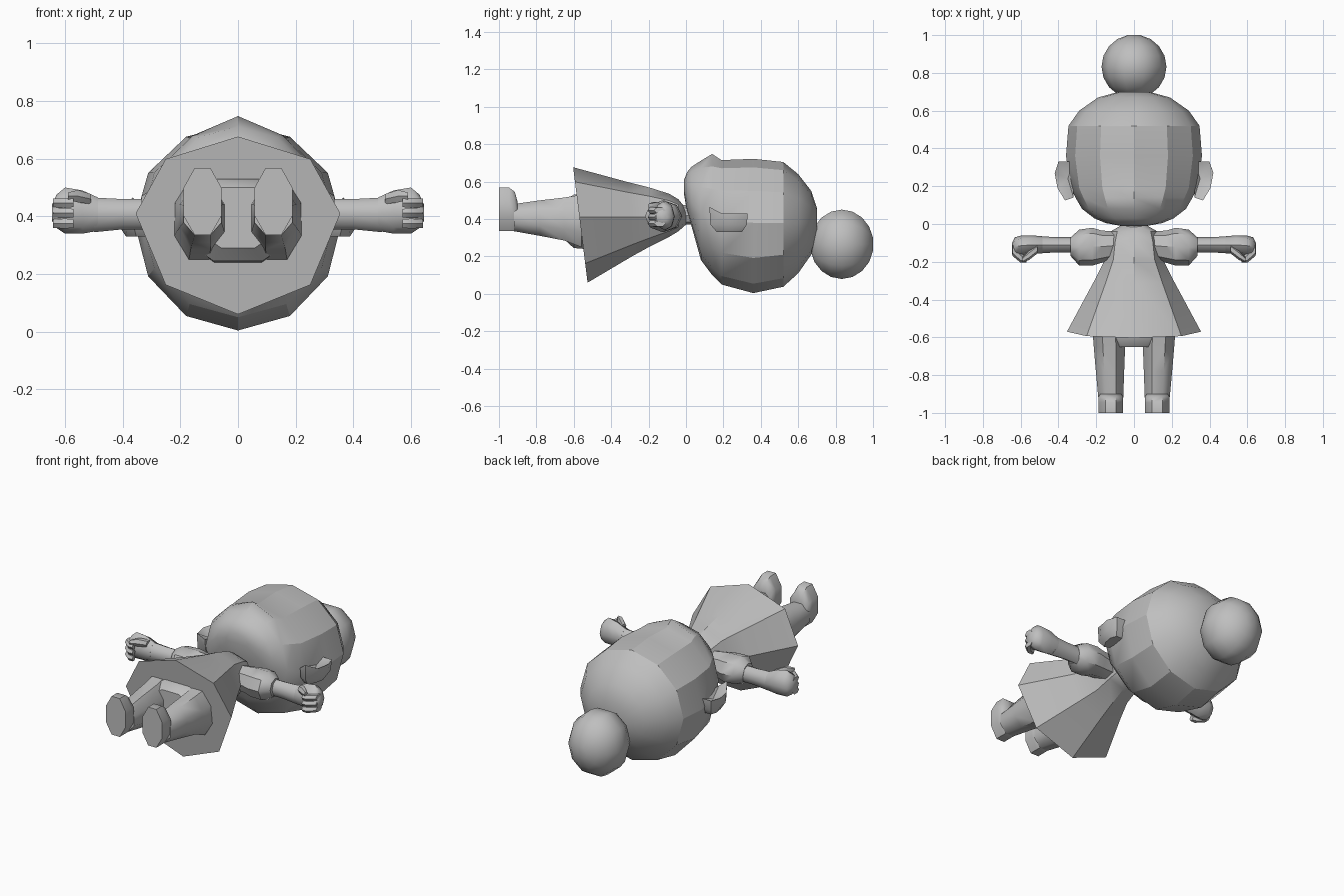
import bpy, bmesh, math

grey = bpy.data.materials.new("plain grey")
grey.diffuse_color = (0.52, 0.52, 0.52, 1)


def finish(bm, name, angle):
    bmesh.ops.recalc_face_normals(bm, faces=bm.faces)
    mesh = bpy.data.meshes.new(name)
    bm.to_mesh(mesh)
    bm.free()
    mesh.materials.append(grey)
    ob = bpy.data.objects.new(name, mesh)
    bpy.context.collection.objects.link(ob)
    bpy.ops.object.select_all(action='DESELECT')
    ob.select_set(True)
    bpy.context.view_layer.objects.active = ob
    bpy.ops.object.shade_smooth_by_angle(angle=math.radians(angle))
    return ob


def loft(name, sections, axis='y', n=8, flat=False, side=1, angle=35):
    """Sections: (distance, centre across, half width, low z, mid z, high z, tilt)."""
    bm = bmesh.new()
    phase = math.pi / n if flat else 0
    grow = 1 / math.cos(phase)
    rings = []
    for t, cu, ru, lo, mid, hi, *tilt in sections:
        ring = []
        for k in range(n):
            a = 2 * math.pi * k / n + phase
            s = math.sin(a) * grow
            u = cu + ru * math.cos(a) * grow
            z = mid + s * ((hi - mid) if s > 0 else (mid - lo))
            d = t + (tilt[0] * (z - mid) if tilt else 0)
            p = (u, d, z) if axis == 'y' else (d, u, z)
            ring.append(bm.verts.new((p[0] * side, p[1], p[2])))
        rings.append(ring)
    for a, b in zip(rings, rings[1:]):
        for k in range(n):
            j = (k + 1) % n
            bm.faces.new((a[k], a[j], b[j], b[k]))
    bm.faces.new(rings[0])
    bm.faces.new(rings[-1])
    return finish(bm, name, angle)


# Head, with puffy lower face and a small peak above the mouth
head = loft("head", [
    (-0.01, 0, 0.07, 0.53, 0.57, 0.61),
    (0.005, 0, 0.15, 0.44, 0.54, 0.65),
    (0.03, 0, 0.21, 0.36, 0.49, 0.68),
    (0.08, 0, 0.275, 0.18, 0.43, 0.712),
    (0.14, 0, 0.31, 0.10, 0.40, 0.725),
    (0.19, 0, 0.335, 0.05, 0.39, 0.715),
    (0.36, 0, 0.36, 0.004, 0.38, 0.722),
    (0.52, 0, 0.347, 0.038, 0.38, 0.705),
    (0.60, 0, 0.29, 0.11, 0.38, 0.64),
    (0.67, 0, 0.19, 0.21, 0.38, 0.55),
    (0.70, 0, 0.08, 0.30, 0.38, 0.46)], n=12, angle=28)
for v in head.data.vertices:
    if abs(v.co.x) < 0.01 and abs(v.co.y - 0.14) < 0.005 and v.co.z > 0.7:
        v.co.z = 0.748

# Hair bun
bun = []
for i in range(9):
    a = math.pi * (0.06 + 0.88 * i / 8)
    s = math.sin(a)
    bun.append((0.833 - 0.17 * math.cos(a), 0, 0.172 * s,
                0.265 - 0.195 * s, 0.265, 0.265 + 0.195 * s))
loft("hair_bun", bun, n=10, angle=50)

# Neck
loft("neck", [(-0.08, 0, 0.055, 0.37, 0.42, 0.475),
              (0.1, 0, 0.055, 0.37, 0.42, 0.475)])

# Flared dress with a tilted hem
loft("dress", [
    (-0.57, 0, 0.355, 0.06, 0.41, 0.677, -0.125),
    (-0.30, 0, 0.21, 0.20, 0.41, 0.597, -0.05),
    (-0.19, 0, 0.155, 0.255, 0.41, 0.567),
    (-0.09, 0, 0.14, 0.305, 0.41, 0.535),
    (-0.04, 0, 0.125, 0.335, 0.41, 0.505),
    (0.0, 0, 0.055, 0.37, 0.41, 0.455)])

# Pelvis below the hem
loft("pelvis", [(-0.54, 0, 0.20, 0.24, 0.39, 0.53),
                (-0.60, 0, 0.205, 0.245, 0.39, 0.53),
                (-0.65, 0, 0.14, 0.29, 0.39, 0.50)], flat=True)

for side, tag in ((1, "right"), (-1, "left")):
    # Leg
    loft(f"leg_{tag}", [
        (-0.56, 0.135, 0.085, 0.25, 0.39, 0.53),
        (-0.65, 0.13, 0.083, 0.285, 0.39, 0.515),
        (-0.78, 0.127, 0.075, 0.31, 0.40, 0.50),
        (-0.92, 0.123, 0.066, 0.335, 0.41, 0.48)],
        flat=True, side=side, angle=50)
    # Foot
    loft(f"foot_{tag}", [
        (-0.90, 0.123, 0.055, 0.345, 0.42, 0.49),
        (-0.915, 0.123, 0.065, 0.335, 0.45, 0.545),
        (-0.945, 0.123, 0.066, 0.335, 0.45, 0.568),
        (-1.0, 0.123, 0.066, 0.335, 0.45, 0.568)],
        flat=True, side=side, angle=50)
    # Puffed sleeve
    loft(f"sleeve_{tag}", [
        (0.06, -0.11, 0.07, 0.34, 0.41, 0.48),
        (0.17, -0.12, 0.085, 0.34, 0.415, 0.495),
        (0.22, -0.12, 0.10, 0.33, 0.415, 0.50),
        (0.29, -0.125, 0.095, 0.33, 0.415, 0.50),
        (0.335, -0.12, 0.05, 0.36, 0.415, 0.47)],
        axis='x', side=side, angle=40)
    # Arm
    loft(f"arm_{tag}", [
        (0.30, -0.11, 0.04, 0.355, 0.41, 0.46),
        (0.40, -0.11, 0.04, 0.355, 0.41, 0.46),
        (0.50, -0.11, 0.045, 0.345, 0.41, 0.465)],
        axis='x', side=side, angle=50)
    # Hand
    loft(f"hand_{tag}", [
        (0.485, -0.11, 0.045, 0.35, 0.41, 0.465),
        (0.54, -0.11, 0.05, 0.34, 0.415, 0.49),
        (0.60, -0.115, 0.053, 0.34, 0.415, 0.50),
        (0.63, -0.12, 0.05, 0.36, 0.41, 0.475),
        (0.646, -0.13, 0.03, 0.385, 0.41, 0.44)],
        axis='x', side=side, angle=50)
    # Curled fingers
    for i in range(3):
        z = 0.375 + 0.036 * i
        loft(f"finger_{i + 1}_{tag}", [
            (0.57, -0.188, 0.015, z - 0.017, z, z + 0.017),
            (0.60, -0.18, 0.025, z - 0.02, z, z + 0.02),
            (0.642, -0.14, 0.03, z - 0.017, z, z + 0.017)],
            axis='x', n=6, side=side, angle=50)
    # Thumb
    loft(f"thumb_{tag}", [
        (0.51, -0.13, 0.025, 0.44, 0.46, 0.48),
        (0.555, -0.165, 0.025, 0.445, 0.47, 0.495),
        (0.59, -0.19, 0.015, 0.455, 0.47, 0.485)],
        axis='x', n=6, side=side, angle=50)
    # Ear, narrower at the back
    outline = [(0.32, 0.33), (0.40, 0.33), (0.42, 0.27),
               (0.405, 0.19), (0.365, 0.125), (0.32, 0.14)]
    bm = bmesh.new()
    rings = [[bm.verts.new((side * (0.33 + (x - 0.33) * k),
                            0.24 + (y - 0.24) * k, z)) for x, y in outline]
             for z, k in ((0.43, 1.0), (0.37, 0.95), (0.33, 0.65))]
    rings[0][4].co.z = 0.465
    for a, b in zip(rings, rings[1:]):
        for k in range(6):
            j = (k + 1) % 6
            bm.faces.new((a[k], a[j], b[j], b[k]))
    # Hollow front of the ear
    dip = bm.verts.new((side * 0.35, 0.24, 0.395))
    for k in range(6):
        bm.faces.new((rings[0][k], rings[0][(k + 1) % 6], dip))
    bm.faces.new(rings[-1])
    finish(bm, f"ear_{tag}", 35)
